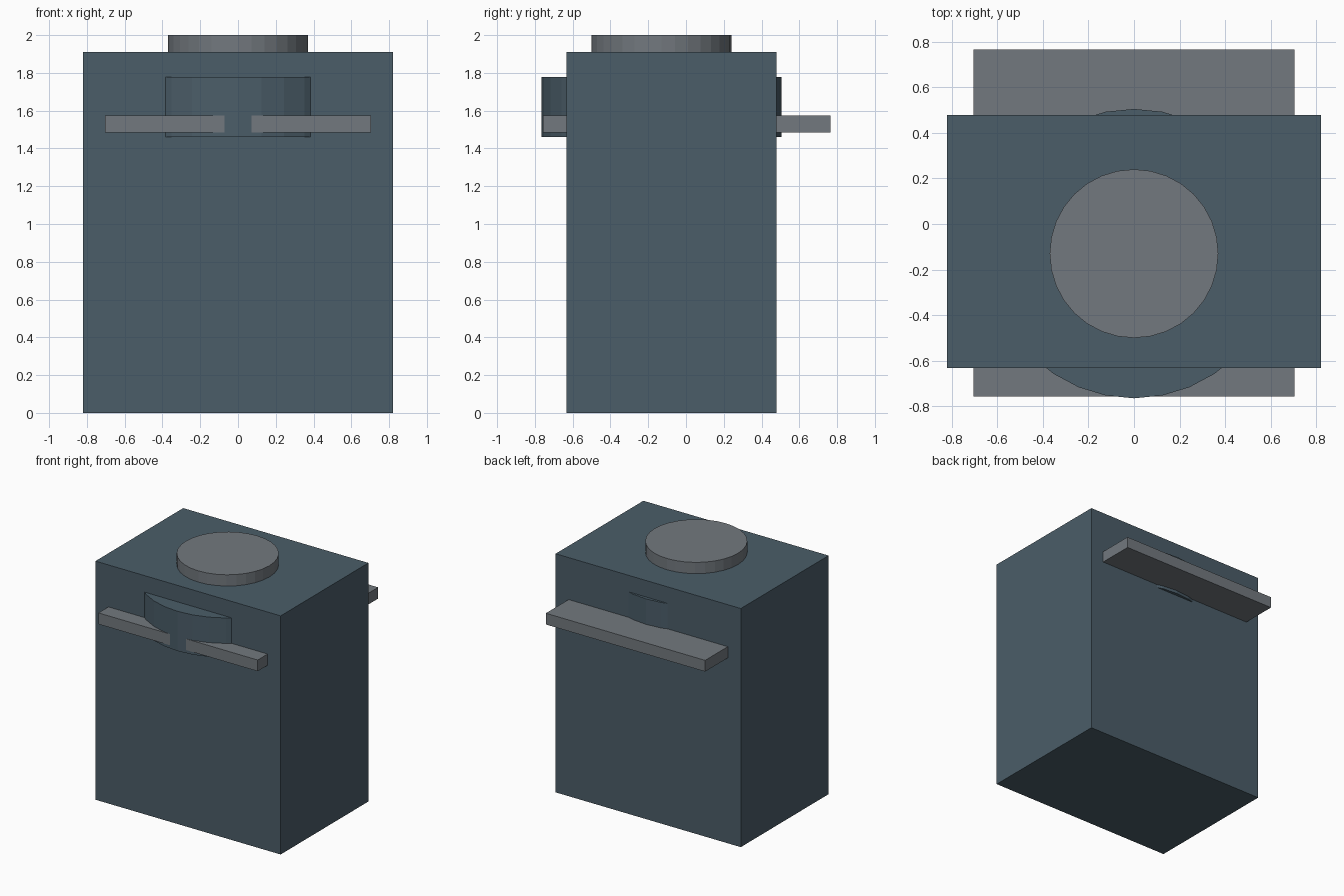
import bpy

if "Cube" in bpy.data.objects:
    bpy.data.objects.remove(bpy.data.objects["Cube"])

AXIS_Y = -0.13  # shared centre line of the round parts


def box(name, x, y, z):
    """Box from (min, max) ranges on each axis."""
    bpy.ops.mesh.primitive_cube_add(
        size=1, location=[(r[0] + r[1]) / 2 for r in (x, y, z)])
    ob = bpy.context.object
    ob.name = name
    ob.scale = [r[1] - r[0] for r in (x, y, z)]
    bpy.ops.object.transform_apply(location=False, rotation=False, scale=True)
    return ob


def disc(name, radius, z0, z1):
    """Upright 32-sided flat-faced cylinder on the shared centre line."""
    bpy.ops.mesh.primitive_cylinder_add(
        vertices=32, radius=radius, depth=z1 - z0,
        location=(0, AXIS_Y, (z0 + z1) / 2))
    ob = bpy.context.object
    ob.name = name
    return ob


def paint(objects, name, color):
    mat = bpy.data.materials.new(name)
    mat.diffuse_color = color
    mat.use_nodes = True
    mat.node_tree.nodes["Principled BSDF"].inputs["Base Color"].default_value = mat.diffuse_color
    for ob in objects:
        ob.data.materials.append(mat)


# main block and the wide drum that bulges through its front and back
body = box("body", (-0.82, 0.82), (-0.632, 0.478), (0, 1.91))
drum = disc("drum", 0.635, 1.46, 1.778)

# flat plate passing through the body, and the round cap on top
plate = box("plate", (-0.705, 0.705), (-0.758, 0.765), (1.484, 1.574))
cap = disc("top_cap", 0.37, 1.90, 2.0)

paint([body, drum], "dark_slate", (0.07, 0.11, 0.14, 1))
paint([plate, cap], "grey", (0.17, 0.19, 0.21, 1))
